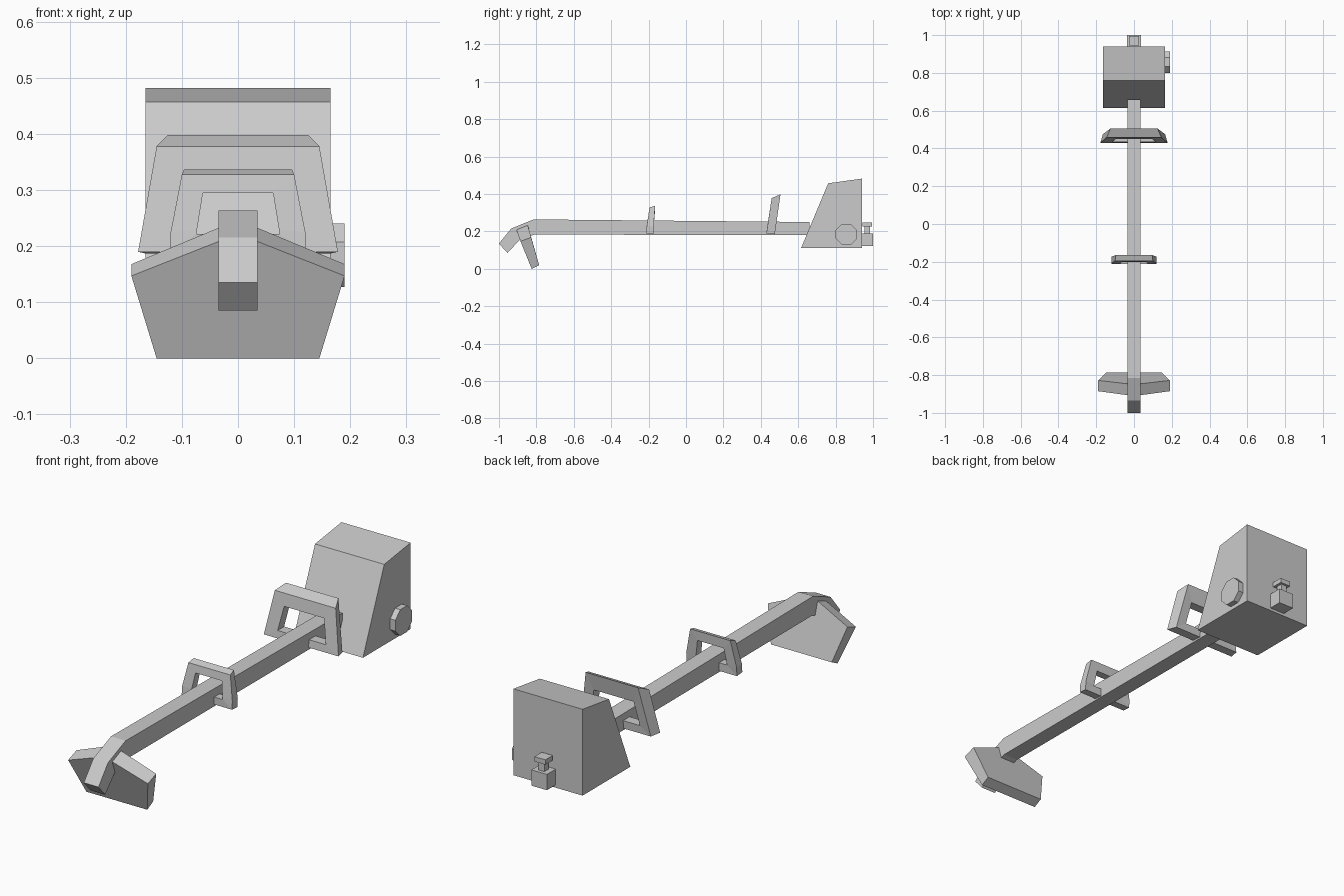
import bpy, bmesh, math

if "Cube" in bpy.data.objects:
    bpy.data.objects.remove(bpy.data.objects["Cube"])

grey = bpy.data.materials.new("mid_grey")
grey.diffuse_color = (0.6, 0.6, 0.6, 1)
grey.use_nodes = True
grey.node_tree.nodes["Principled BSDF"].inputs["Base Color"].default_value = grey.diffuse_color


def make(name, verts, faces):
    """Create a mesh object with outward facing normals."""
    me = bpy.data.meshes.new(name)
    me.from_pydata(verts, [], faces)
    bm = bmesh.new()
    bm.from_mesh(me)
    bmesh.ops.recalc_face_normals(bm, faces=bm.faces)
    bm.to_mesh(me)
    bm.free()
    me.materials.append(grey)
    ob = bpy.data.objects.new(name, me)
    bpy.context.collection.objects.link(ob)
    return ob


def loft(name, a, b):
    """Solid between two matching outlines."""
    n = len(a)
    sides = [(i, (i + 1) % n, n + (i + 1) % n, n + i) for i in range(n)]
    return make(name, a + b, [tuple(range(n)), tuple(range(n, 2 * n))] + sides)


def across(profile, x):
    return [(x, y, z) for y, z in profile]


def mirrored(half):
    """Close a right-hand outline by mirroring it over x = 0."""
    return half + [(-x, y, z) for x, y, z in reversed(half) if x > 0]


def box(name, x, y0, y1, z0, z1):
    prof = [(y0, z0), (y1, z0), (y1, z1), (y0, z1)]
    return loft(name, across(prof, -x), across(prof, x))


def frame(name, front_out, front_in, back_out, back_in):
    """Closed handle loop: four mirrored outlines joined by quad strips."""
    loops = [mirrored(h) for h in (front_out, front_in, back_in, back_out)]
    n = len(loops[0])
    verts = [v for lp in loops for v in lp]
    faces = []
    for k in range(4):
        a, b = k * n, (k + 1) % 4 * n
        for i in range(n):
            j = (i + 1) % n
            faces.append((a + i, a + j, b + j, b + i))
    return make(name, verts, faces)


# Shaft with its bent end, split into convex segments along the bend
top = [(0.66, 0.25), (-0.815, 0.264), (-0.935, 0.215), (-1.0, 0.135)]
low = [(0.66, 0.18), (-0.81, 0.183), (-0.885, 0.158), (-0.955, 0.085)]
verts = [(s * 0.035, *p) for s in (-1, 1) for prof in (top, low) for p in prof]
faces = [(0, 4, 12, 8), (3, 7, 15, 11)]
for i in range(3):
    faces += [(i, i + 1, i + 5, i + 4), (i + 8, i + 9, i + 13, i + 12),
              (i, i + 1, i + 9, i + 8), (i + 4, i + 5, i + 13, i + 12)]
make("shaft", verts, faces)

# Tilted debris guard
loft("guard",
     [(0.145, -0.825, 0.0), (0.19, -0.885, 0.147), (0, -0.911, 0.222),
      (-0.19, -0.885, 0.147), (-0.145, -0.825, 0.0)],
     [(0.145, -0.785, 0.02), (0.19, -0.828, 0.168), (0, -0.85, 0.247),
      (-0.19, -0.828, 0.168), (-0.145, -0.785, 0.02)])

# Front handle
frame("front_handle",
      [(0.12, -0.212, 0.19), (0.12, -0.21, 0.225), (0.10, -0.195, 0.328)],
      [(0.074, -0.212, 0.222), (0.073, -0.21, 0.23), (0.0625, -0.2, 0.295)],
      [(0.12, -0.175, 0.187), (0.12, -0.173, 0.225), (0.096, -0.165, 0.337)],
      [(0.074, -0.175, 0.222), (0.073, -0.173, 0.23), (0.0625, -0.167, 0.295)])

# Rear handle, larger and leaning back
frame("rear_handle",
      [(0.178, 0.43, 0.19), (0.145, 0.458, 0.378)],
      [(0.115, 0.434, 0.222), (0.095, 0.45, 0.325)],
      [(0.165, 0.475, 0.187), (0.125, 0.505, 0.398)],
      [(0.115, 0.478, 0.222), (0.095, 0.492, 0.325)])

# Engine housing
prof = [(0.615, 0.11), (0.76, 0.457), (0.94, 0.482), (0.94, 0.11)]
loft("engine_housing", across(prof, -0.165), across(prof, 0.165))

# Octagonal side cap
ring = [(0.857 + 0.061 * math.cos(a), 0.184 + 0.061 * math.sin(a))
        for a in (math.pi / 8 + i * math.pi / 4 for i in range(8))]
loft("side_cap", across(ring, 0.155), across(ring, 0.19))

# Rear fuel fitting
box("fitting_block", 0.037, 0.935, 1.0, 0.122, 0.19)
box("fitting_neck", 0.014, 0.955, 0.985, 0.185, 0.23)
box("fitting_cap", 0.026, 0.945, 0.995, 0.227, 0.248)
